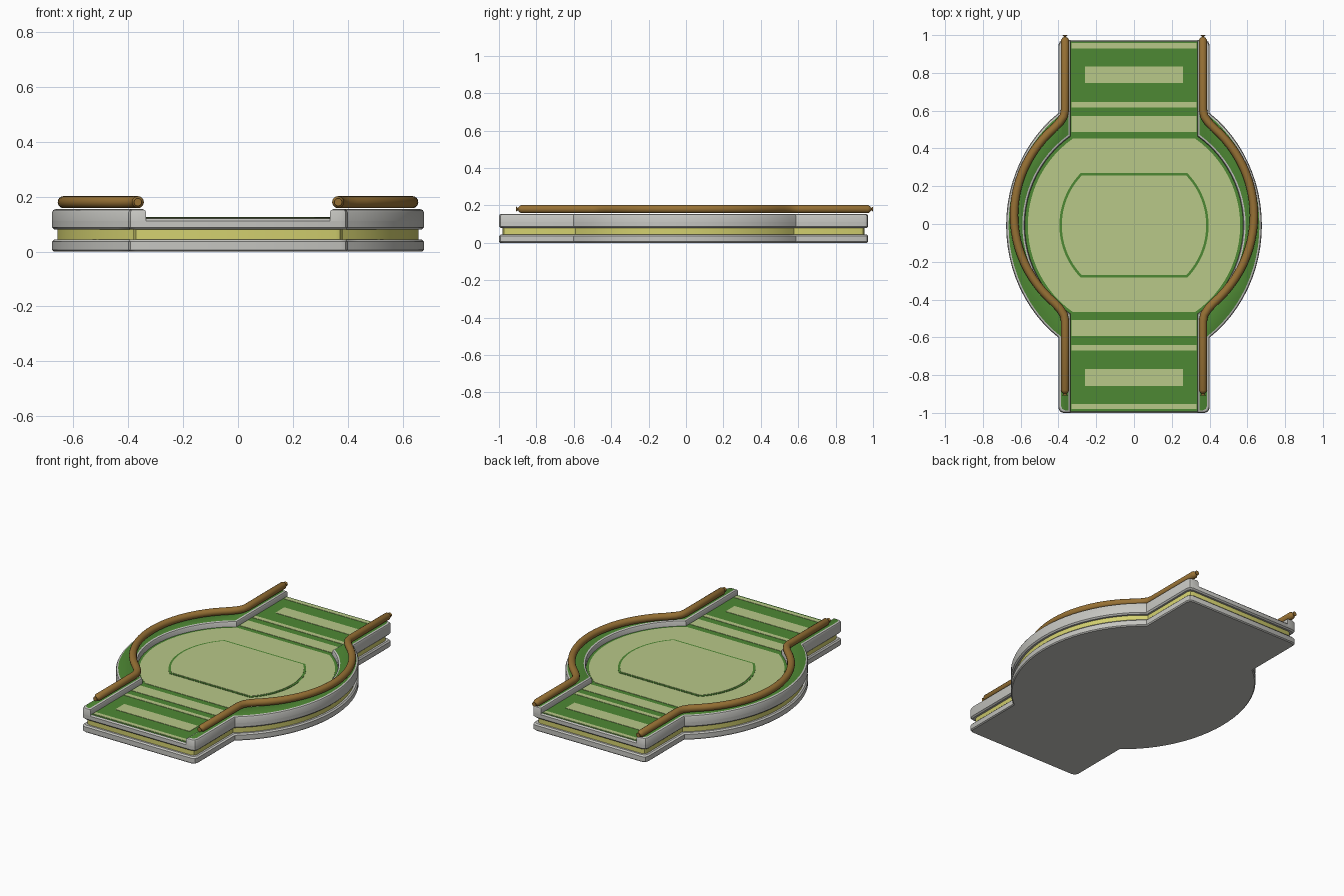
import bpy, bmesh, math
from mathutils import Vector

if "Cube" in bpy.data.objects:
    bpy.data.objects.remove(bpy.data.objects["Cube"])


def material(name, rgb):
    m = bpy.data.materials.new(name)
    m.use_nodes = True
    m.diffuse_color = (*rgb, 1)
    m.node_tree.nodes["Principled BSDF"].inputs["Base Color"].default_value = (*rgb, 1)
    return m


GREY = material("light grey", (0.56, 0.56, 0.53))
YELLOW = material("yellow", (0.65, 0.63, 0.16))
GREEN = material("grass green", (0.076, 0.246, 0.034))
PALE = material("pale green", (0.48, 0.58, 0.246))
BROWN = material("brown", (0.31, 0.165, 0.035))

CY = -0.013       # centre of the deck along y
HALF_LEN = 0.987
FLOOR = 0.12


def loft(name, rings, mat, top=None):
    """Join equal rings of 3D points into a closed solid, with its own top colour."""
    bm = bmesh.new()
    loops = [[bm.verts.new(p) for p in ring] for ring in rings]
    n = len(loops[0])
    for a, b in zip(loops, loops[1:]):
        for i in range(n):
            j = (i + 1) % n
            bm.faces.new((a[i], a[j], b[j], b[i]))
    bm.faces.new(loops[0][::-1])
    cap = bm.faces.new(loops[-1])
    if top:
        cap.material_index = 1
    bmesh.ops.recalc_face_normals(bm, faces=bm.faces)
    me = bpy.data.meshes.new(name)
    bm.to_mesh(me)
    bm.free()
    me.materials.append(mat)
    if top:
        me.materials.append(top)
    ob = bpy.data.objects.new(name, me)
    bpy.context.collection.objects.link(ob)
    bpy.ops.object.select_all(action='DESELECT')
    ob.select_set(True)
    bpy.context.view_layer.objects.active = ob
    bpy.ops.object.shade_smooth_by_angle(angle=math.radians(35))
    return ob


def at(points, z):
    return [(x, y, z) for x, y in points]


def arc(a, b, x_end, cy, steps=24):
    """Right-hand elliptical arc, cut off where it meets x_end."""
    t0 = math.acos(x_end / a)
    ts = [t0 * (2 * i / steps - 1) for i in range(steps + 1)]
    return [(a * math.cos(t), cy + b * math.sin(t)) for t in ts]


def flip(points):
    return [(-x, y) for x, y in reversed(points)]


def outer_side(d=0.0):
    """Right edge of the deck, moved inward by d, with rounded end corners."""
    hw, hl, r = 0.4 - d, HALF_LEN - d, 0.025
    corner = [(hw - r, hl), (hw - r * 0.3, hl - r * 0.3), (hw, hl - r)]
    low = [(x, CY - y) for x, y in corner]
    high = [(x, CY + y) for x, y in reversed(corner)]
    return low + arc(0.677 - d, 0.737 - d, hw, -0.007) + high


def deck(d=0.0):
    side = outer_side(d)
    return side + flip(side)


def wall(d=0.0):
    """Outline of the right raised border."""
    hw, hl = 0.335 + d, HALF_LEN - d
    inner = [(hw, CY - hl)] + arc(0.578 + d, 0.578 + d, hw, -0.006) + [(hw, CY + hl)]
    return outer_side(d) + inner[::-1]


def plate(name, points, z0, z1, mat):
    loft(name, [at(points, z0), at(points, z1)], mat)


# Stacked base, recessed band and deck
loft("base_slab", [at(deck(d), z) for d, z in
                   ((0.006, 0), (0, 0.006), (0, 0.036), (0.008, 0.044))], GREY)
plate("recessed_band", deck(0.02), 0.04, 0.085, YELLOW)
loft("deck", [at(deck(d), z) for d, z in
              ((0.008, 0.08), (0, 0.088), (0, 0.112), (0.008, FLOOR))], GREY, GREEN)

# Raised borders with green tops
levels = ((0, 0.1), (0, 0.143), (0.004, 0.151), (0.013, 0.155))
for side in ("left", "right"):
    rings = [at(wall(d) if side == "left" else flip(wall(d)), z) for d, z in levels]
    loft(side + "_border", rings, GREY, GREEN)

# Pale stripes across both ends of the floor
stripes = (("joint_stripe", 0.33, 0.498, 0.582), ("thin_stripe", 0.33, 0.629, 0.658),
           ("panel", 0.26, 0.757, 0.846), ("end_stripe", 0.33, 0.941, 0.968))
for end, s in (("back", 1), ("front", -1)):
    for label, w, near, far in stripes:
        y0, y1 = sorted((s * near - 0.011, s * far - 0.011))
        plate(f"{end}_{label}", [(-w, y0), (w, y0), (w, y1), (-w, y1)],
              FLOOR - 0.002, FLOOR + 0.002, PALE)


# Round floor with a thin clipped-circle line
def clipped_disc(r, half_height):
    side = arc(r, r, math.sqrt(r * r - half_height ** 2), -0.007)
    return side + flip(side)


plate("round_floor", clipped_disc(0.562, 0.46), FLOOR - 0.002, FLOOR + 0.002, PALE)
plate("floor_line", clipped_disc(0.395, 0.276), FLOOR, FLOOR + 0.004, GREEN)
plate("inner_floor", clipped_disc(0.382, 0.263), FLOOR, FLOOR + 0.006, PALE)

# Bent rails with pinched tips
RAIL_R, RAIL_CY = 0.022, 0.046
tip = ((0.954, 0.014), (0.945, 0.006), (0.937, 0.016), (0.927, RAIL_R))
straight = [(0.365, y, r) for y, r in tip]
bend = [(0.365, 0.56, RAIL_R), (0.372, 0.525, RAIL_R), (0.392, 0.495, RAIL_R)]
upper = straight + bend
path = [(x, -y, r) for x, y, r in upper]
path += [(x, y, RAIL_R) for x, y in arc(0.635, 0.62, 0.42, 0)]
path += upper[::-1]


def rail_rings(s):
    rings = []
    for i, (x, y, r) in enumerate(path):
        p, q = path[max(i - 1, 0)], path[min(i + 1, len(path) - 1)]
        along = Vector((s * (q[0] - p[0]), q[1] - p[1], 0)).normalized()
        across = along.cross(Vector((0, 0, 1)))
        centre = Vector((s * x, y + RAIL_CY, 0.18))
        angles = [math.tau * k / 16 for k in range(16)]
        rings.append([centre + across * (r * math.cos(a)) + Vector((0, 0, r * math.sin(a)))
                      for a in angles])
    return rings


for side, s in (("left", 1), ("right", -1)):
    loft(side + "_rail", rail_rings(s), BROWN)
